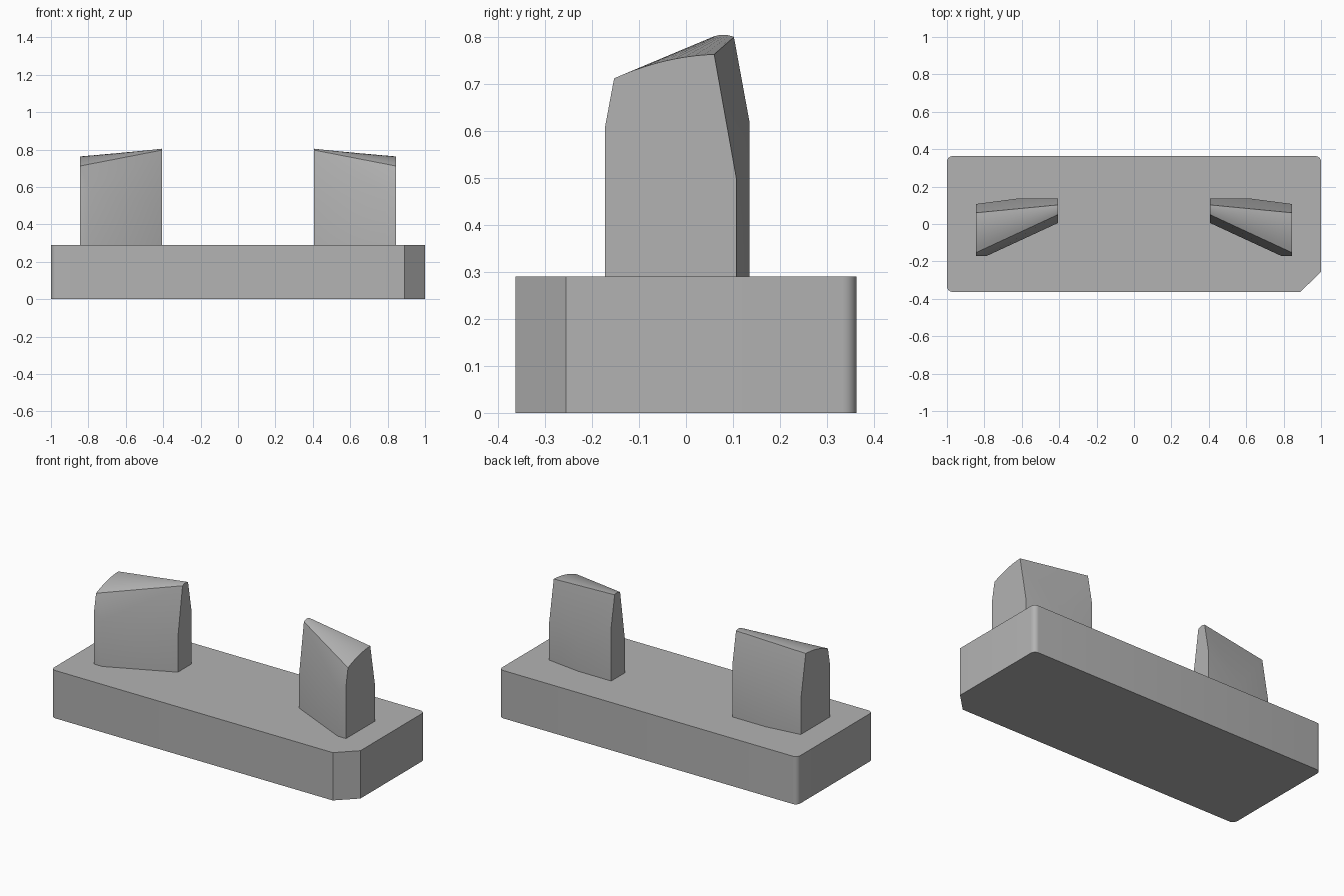
import bpy
import bmesh
import math

default_cube = bpy.data.objects.get("Cube")
if default_cube:
    bpy.data.objects.remove(default_cube, do_unlink=True)

grey = bpy.data.materials.new("plain grey")
grey.use_nodes = True
colour = (0.45, 0.45, 0.45, 1)
grey.diffuse_color = colour
grey.node_tree.nodes["Principled BSDF"].inputs["Base Color"].default_value = colour


def finish(name, bm):
    """Turn a bmesh into a smooth shaded object with crisp edges."""
    bmesh.ops.recalc_face_normals(bm, faces=bm.faces[:])
    mesh = bpy.data.meshes.new(name)
    bm.to_mesh(mesh)
    bm.free()
    mesh.materials.append(grey)
    obj = bpy.data.objects.new(name, mesh)
    bpy.context.collection.objects.link(obj)
    bpy.ops.object.select_all(action='DESELECT')
    obj.select_set(True)
    bpy.context.view_layer.objects.active = obj
    bpy.ops.object.shade_smooth_by_angle(angle=math.radians(25))
    return obj


# Base slab: three rounded corners and one chamfered corner
HALF_X, HALF_Y, BASE_TOP, RADIUS = 1.0, 0.363, 0.29, 0.03
outline = [(0.89, -HALF_Y), (HALF_X, -0.255)]
for sx, sy, start in ((1, 1, 0), (-1, 1, 90), (-1, -1, 180)):
    for i in range(7):
        a = math.radians(start + 15 * i)
        outline.append((sx * (HALF_X - RADIUS) + RADIUS * math.cos(a),
                        sy * (HALF_Y - RADIUS) + RADIUS * math.sin(a)))
bm = bmesh.new()
bottom = bm.faces.new([bm.verts.new((x, y, 0)) for x, y in outline])
side = bmesh.ops.extrude_face_region(bm, geom=[bottom])
top = [v for v in side["geom"] if isinstance(v, bmesh.types.BMVert)]
bmesh.ops.translate(bm, verts=top, vec=(0, 0, BASE_TOP))
finish("base", bm)

# Post footprint with the height where each corner starts to taper,
# in order: inner front, front bend, outer front, outer back, back bend, inner back
INNER, OUTER = 0.407, 0.845
FOOTPRINT = [(INNER, 0.005, 0.5), (0.79, -0.172, 0.57), (OUTER, -0.172, 0.61),
             (OUTER, 0.107, 0.5), (0.63, 0.135, 0.5), (INNER, 0.135, 0.62)]
ARC_STEPS = 10


def crown(bm, mirror, x, front, back, bulge):
    """Row of vertices along a shallow arc from front to back."""
    row = []
    for i in range(ARC_STEPS + 1):
        t = i / ARC_STEPS
        y = front[0] + (back[0] - front[0]) * t
        z = front[1] + (back[1] - front[1]) * t + 4 * bulge * t * (1 - t)
        row.append(bm.verts.new((mirror * x, y, z)))
    return row


def make_post(name, mirror):
    bm = bmesh.new()
    low = [bm.verts.new((mirror * x, y, BASE_TOP)) for x, y, z in FOOTPRINT]
    mid = [bm.verts.new((mirror * x, y, z)) for x, y, z in FOOTPRINT]
    inner = crown(bm, mirror, INNER, (0.05, 0.797), (0.102, 0.80), 0.006)
    outer = crown(bm, mirror, OUTER, (-0.153, 0.712), (0.06, 0.763), 0.011)
    a, b, c, d, e, f = mid
    faces = [low]
    # Upright front and back walls
    for i in (0, 1, 3, 4):
        faces.append([low[i], low[i + 1], mid[i + 1], mid[i]])
    # Flat end walls
    faces.append([low[2], low[3], d] + outer[::-1] + [c])
    faces.append([low[5], low[0], a] + inner + [f])
    # Tapered upper front and back
    faces += [[a, b, inner[0]], [b, outer[0], inner[0]], [b, c, outer[0]],
              [d, e, outer[-1]], [e, inner[-1], outer[-1]], [e, f, inner[-1]]]
    # Curved twisted top
    for i in range(ARC_STEPS):
        faces.append([inner[i], outer[i], outer[i + 1], inner[i + 1]])
    for face in faces:
        bm.faces.new(face)
    finish(name, bm)


make_post("left_post", 1)
make_post("right_post", -1)
